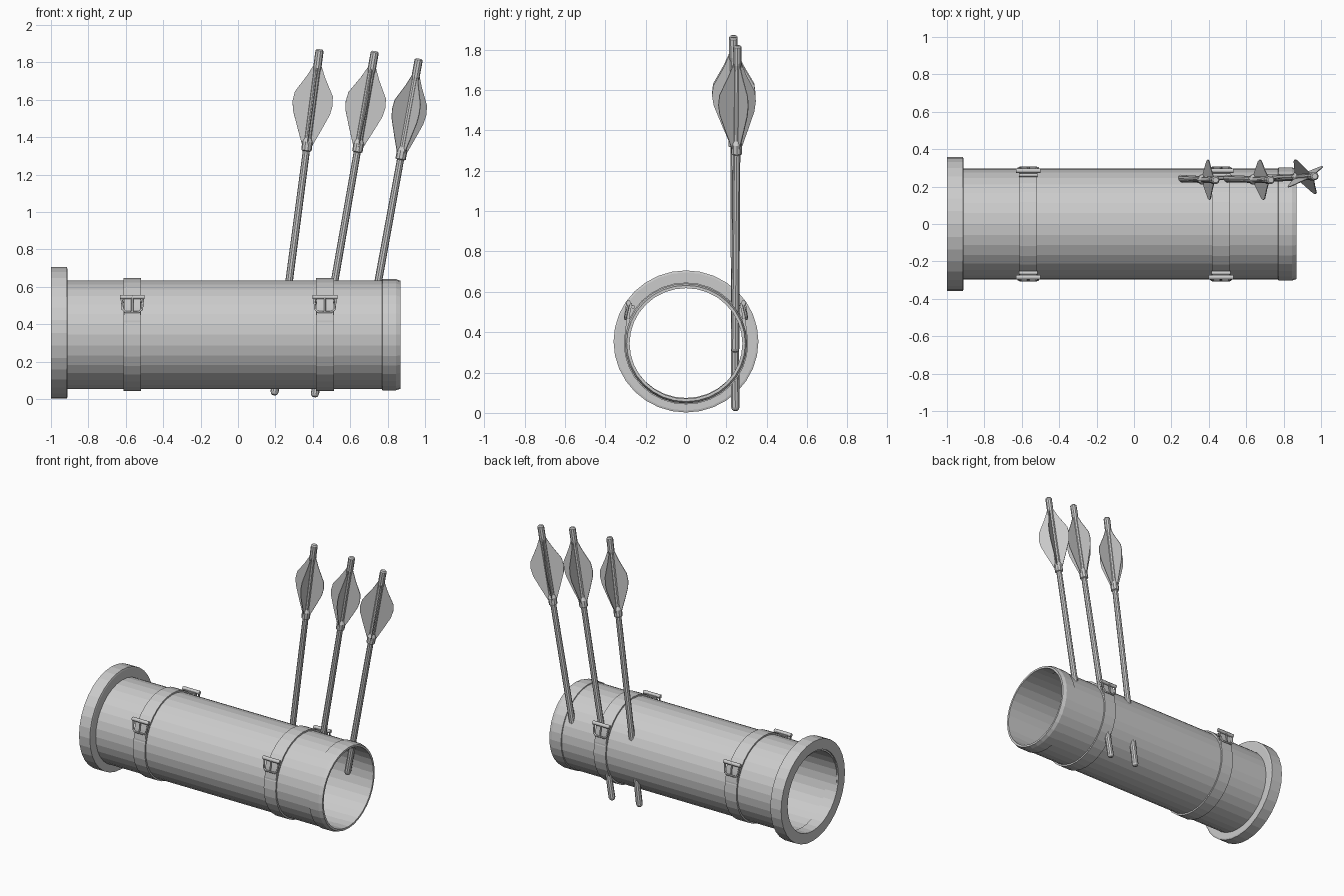
import bpy, bmesh, math
from mathutils import Vector, Matrix

if "Cube" in bpy.data.objects:
    bpy.data.objects.remove(bpy.data.objects["Cube"])

CZ = 0.344       # height of the tube axis
YS = 1.02        # tube is very slightly wider than tall


def finish(name, bm, matrix=None):
    bmesh.ops.recalc_face_normals(bm, faces=bm.faces)
    me = bpy.data.meshes.new(name)
    bm.to_mesh(me)
    bm.free()
    ob = bpy.data.objects.new(name, me)
    bpy.context.collection.objects.link(ob)
    if matrix:
        ob.matrix_world = matrix
    return ob


def add_lathe(bm, profile, segs, ring=False):
    """Revolve (x, r) points about the x axis; ring closes the section, else ends are capped."""
    rows = []
    for x, r in profile:
        rows.append([bm.verts.new((x, r * math.sin(a), r * math.cos(a)))
                     for a in (2 * math.pi * i / segs for i in range(segs))])
    pairs = list(zip(rows, rows[1:])) + ([(rows[-1], rows[0])] if ring else [])
    for a, b in pairs:
        for i in range(segs):
            j = (i + 1) % segs
            bm.faces.new((a[i], a[j], b[j], b[i]))
    if not ring:
        bm.faces.new(rows[0])
        bm.faces.new(rows[-1])


def shell(name, profile, cz=CZ, segs=32):
    bm = bmesh.new()
    add_lathe(bm, profile, segs, ring=True)
    return finish(name, bm, Matrix.Translation((0, 0, cz)) @ Matrix.Diagonal((1, YS, 1, 1)))


def wire(name, points, radius, cyclic=False):
    cu = bpy.data.curves.new(name, 'CURVE')
    cu.dimensions = '3D'
    cu.bevel_depth = radius
    cu.bevel_resolution = 1
    cu.use_fill_caps = True
    sp = cu.splines.new('POLY')
    sp.points.add(len(points) - 1)
    for p, co in zip(sp.points, points):
        p.co = (*co, 1)
    sp.use_cyclic_u = cyclic
    ob = bpy.data.objects.new(name, cu)
    bpy.context.collection.objects.link(ob)
    return ob


# Quiver body: open tube, bottom flange and mouth collar
shell("tube", [(-0.99, 0.291), (0.86, 0.291), (0.86, 0.277), (-0.99, 0.277)])
shell("base_flange", [(-1, 0.352), (-0.915, 0.352), (-0.912, 0.342), (-0.912, 0.28),
                      (-1, 0.28)], cz=0.354)
shell("mouth_collar", [(0.77, 0.290), (0.772, 0.297), (0.845, 0.297), (0.87, 0.288),
                       (0.87, 0.274), (0.77, 0.274)])


def buckle(name, x, side):
    # Strap tail rising from the tube's side to the buckle bar
    bm = bmesh.new()
    path = [(0.300, 0.34), (0.300, 0.42), (0.290, 0.49), (0.278, 0.545)]
    rows = [[bm.verts.new((x + dx, side * (y + dy), z))
             for dx, dy in ((-0.045, 0), (0.045, 0), (0.045, -0.012), (-0.045, -0.012))]
            for y, z in path]
    for a, b in zip(rows, rows[1:]):
        for i in range(4):
            j = (i + 1) % 4
            bm.faces.new((a[i], a[j], b[j], b[i]))
    bm.faces.new(rows[0])
    bm.faces.new(rows[-1])
    finish(name + "_strap_tail", bm)
    # Roller bar, U-shaped frame and prong
    wire(name + "_bar", [(x - 0.066, side * 0.285, 0.545), (x + 0.066, side * 0.285, 0.545)], 0.013)
    frame = [(-0.058, 0.283, 0.545), (-0.052, 0.298, 0.48), (-0.035, 0.300, 0.465),
             (0.035, 0.300, 0.465), (0.052, 0.298, 0.48), (0.058, 0.283, 0.545)]
    wire(name + "_frame", [(x + a, side * b, c) for a, b, c in frame], 0.006)
    wire(name + "_back_bar", [(x - 0.05, side * 0.262, 0.525), (x + 0.05, side * 0.262, 0.525)], 0.01)
    wire(name + "_prong", [(x, side * 0.29, 0.55), (x, side * 0.303, 0.468)], 0.006)


# Two straps with a buckle on each side
for label, x in (("rear", -0.565), ("fore", 0.465)):
    shell(label + "_strap", [(x - 0.047, 0.302), (x + 0.047, 0.302),
                             (x + 0.047, 0.286), (x - 0.047, 0.286)])
    for side_name, side in (("front", -1), ("back", 1)):
        buckle(f"{label}_{side_name}_buckle", x, side)


def arrow(name, tip, nock, turn):
    tip, nock = Vector(tip), Vector(nock)
    axis = nock - tip
    L = axis.length
    mat = Matrix.Translation(tip) @ axis.to_track_quat('X', 'Z').to_matrix().to_4x4()
    # Shaft with a rounded tip, sleeve and nock
    bm = bmesh.new()
    add_lathe(bm, [(0, 0.008), (0.006, 0.017), (0.02, 0.022), (0.12, 0.021),
                   (L - 0.55, 0.019), (L - 0.545, 0.028), (L - 0.50, 0.028),
                   (L - 0.48, 0.018), (L - 0.12, 0.018), (L - 0.10, 0.022),
                   (L - 0.008, 0.022), (L, 0.015)], 10)
    finish(name + "_shaft", bm, mat)
    # Four teardrop feathers
    bm = bmesh.new()
    outline = [(-0.53, 0.0), (-0.53, 0.022), (-0.43, 0.064), (-0.34, 0.100), (-0.29, 0.108),
               (-0.24, 0.102), (-0.15, 0.050), (-0.09, 0.022), (-0.09, 0.0)]
    for k in range(4):
        a = turn + k * math.pi / 2
        bm.faces.new([bm.verts.new((L + d, r * math.cos(a), r * math.sin(a)))
                      for d, r in outline])
    ob = finish(name + "_feathers", bm, mat)
    mod = ob.modifiers.new("thickness", 'SOLIDIFY')
    mod.thickness = 0.004
    mod.offset = 0


arrow("arrow_left", (0.193, 0.245, 0.02), (0.437, 0.235, 1.87), 0.08)
arrow("arrow_middle", (0.408, 0.245, 0.01), (0.732, 0.235, 1.86), 0.12)
arrow("arrow_right", (0.69, 0.243, 0.30), (0.967, 0.255, 1.82), 0.5)
